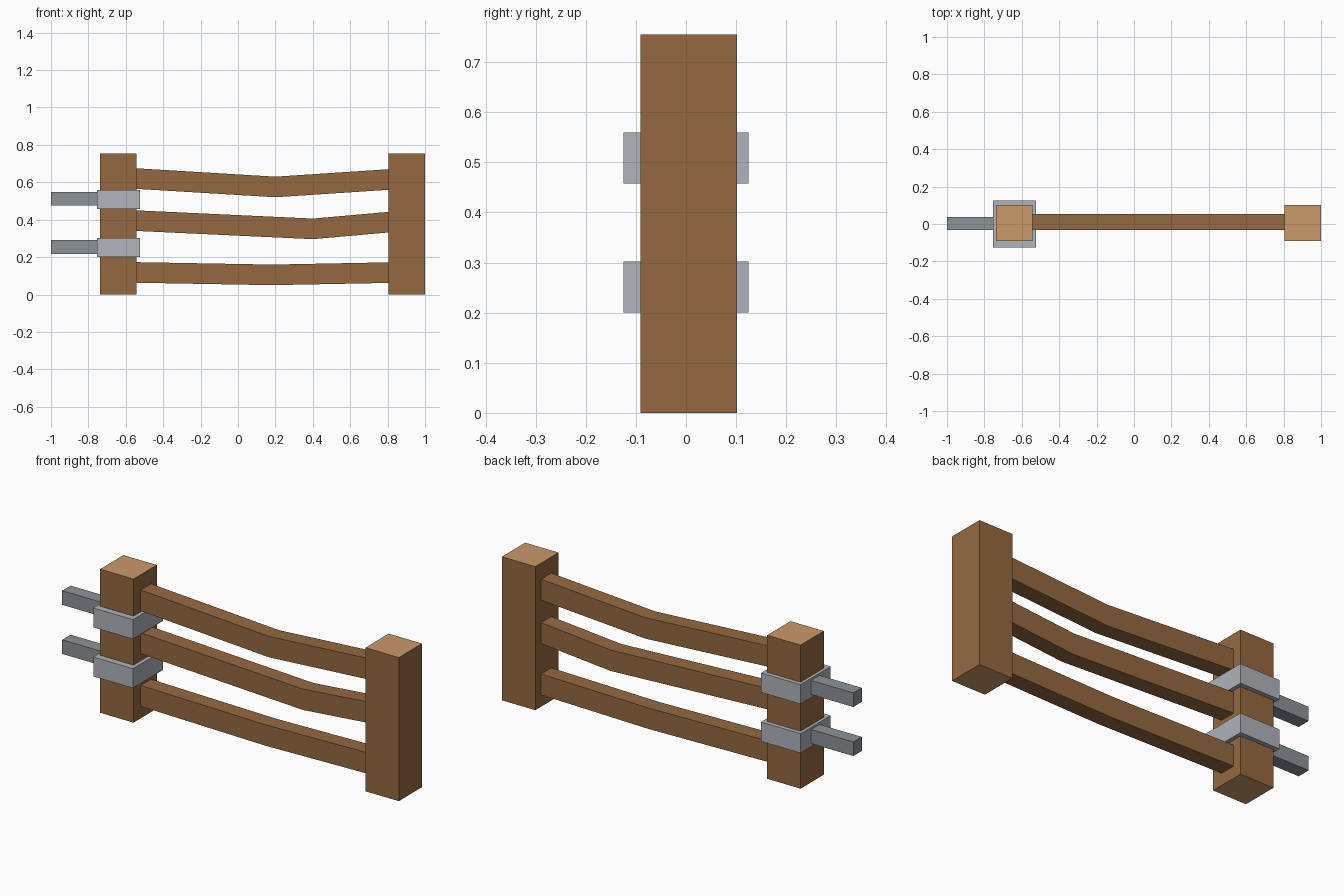
import bpy, bmesh

if "Cube" in bpy.data.objects:
    bpy.data.objects.remove(bpy.data.objects["Cube"])


def material(name, rgb):
    m = bpy.data.materials.new(name)
    lin = [((c / 255 + 0.055) / 1.055) ** 2.4 for c in rgb]
    m.diffuse_color = (*lin, 1)
    m.use_nodes = True
    m.node_tree.nodes["Principled BSDF"].inputs["Base Color"].default_value = m.diffuse_color
    return m


BARK = material("brown_wood", (149, 105, 65))
CUT = material("light_cut_wood", (202, 152, 106))
CLAMP = material("light_steel", (176, 179, 187))
BAR = material("dark_steel", (139, 147, 151))


def prism(name, outline, y0, y1, mats):
    """Extrude an x/z outline from y0 to y1."""
    bm = bmesh.new()
    face = bm.faces.new([bm.verts.new((x, y0, z)) for x, z in outline])
    ext = bmesh.ops.extrude_face_region(bm, geom=[face])["geom"]
    moved = [v for v in ext if isinstance(v, bmesh.types.BMVert)]
    bmesh.ops.translate(bm, verts=moved, vec=(0, y1 - y0, 0))
    bmesh.ops.recalc_face_normals(bm, faces=bm.faces)
    if len(mats) > 1:  # sawn top and bottom ends
        for f in bm.faces:
            f.material_index = int(abs(f.normal.z) > 0.9)
    me = bpy.data.meshes.new(name)
    bm.to_mesh(me)
    bm.free()
    for m in mats:
        me.materials.append(m)
    obj = bpy.data.objects.new(name, me)
    bpy.context.collection.objects.link(obj)
    return obj


def box(name, x, y, z, mats):
    outline = [(x[0], z[0]), (x[1], z[0]), (x[1], z[1]), (x[0], z[1])]
    return prism(name, outline, y[0], y[1], mats)


# Posts
for side, x0 in (("left", -0.738), ("right", 0.805)):
    box(side + "_post", (x0, x0 + 0.194), (-0.091, 0.102), (0, 0.755), [BARK, CUT])

# Sagging rails: left height, bend position, bend height, right height
RAIL_H = 0.11
for name, zl, xb, zb, zr in (("top_rail", 0.565, 0.2, 0.52, 0.56),
                             ("middle_rail", 0.34, 0.4, 0.296, 0.332),
                             ("bottom_rail", 0.063, 0.18, 0.05, 0.062)):
    low = [(-0.546, zl), (xb, zb), (0.807, zr)]
    high = [(x, z + RAIL_H) for x, z in reversed(low)]
    prism(name, low + high, -0.031, 0.054, [BARK])

# Metal clamps around the left post, each with a bar going left
for name, z in (("lower", 0.2), ("upper", 0.458)):
    box(name + "_clamp", (-0.754, -0.524), (-0.125, 0.125), (z, z + 0.102), [CLAMP])
    box(name + "_bar", (-1.0, -0.75), (-0.032, 0.038), (z + 0.017, z + 0.091), [BAR])
